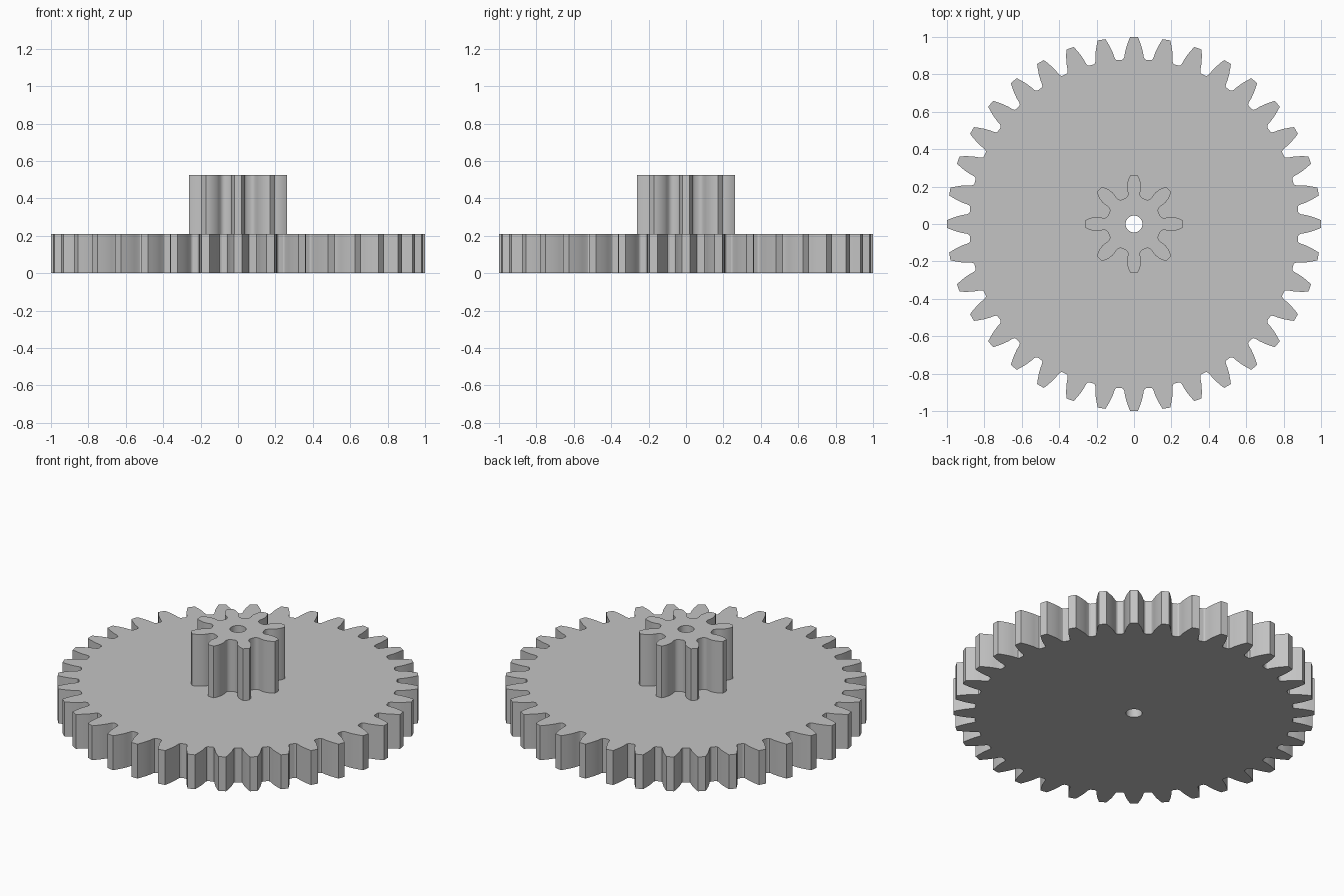
import bpy, bmesh
from math import sin, cos, tau, asin

cube = bpy.data.objects.get("Cube")
if cube:
    bpy.data.objects.remove(cube)

grey = bpy.data.materials.new("grey plastic")
grey.use_nodes = True
colour = (0.55, 0.55, 0.55, 1)
grey.diffuse_color = colour
grey.node_tree.nodes["Principled BSDF"].inputs["Base Color"].default_value = colour

BORE = 0.045


def tooth_ring(teeth, flank):
    """Outline of a spur gear; flank lists (radius, half width) from root to tip."""
    half = [(r, asin(w / r)) for r, w in flank]
    tooth = [(r, -a) for r, a in half] + [(flank[-1][0], 0)] + [(r, a) for r, a in reversed(half)]
    root = flank[0][0]
    points = []
    for i in range(teeth):
        centre = tau * i / teeth
        for r, a in tooth + [(root, tau / teeth / 2)]:
            points.append((r * cos(centre + a), r * sin(centre + a)))
    return points


def build_gear(name, teeth, flank, bottom, top):
    bm = bmesh.new()
    bore = [(BORE * cos(tau * i / 32), BORE * sin(tau * i / 32)) for i in range(32)]
    edges = []
    for ring in (tooth_ring(teeth, flank), bore):
        verts = [bm.verts.new((x, y, bottom)) for x, y in ring]
        edges += [bm.edges.new((v, verts[i - 1])) for i, v in enumerate(verts)]
    # Fill the toothed outline around the bore, then give it thickness
    bmesh.ops.triangle_fill(bm, edges=edges, use_beauty=True)
    solid = bmesh.ops.extrude_face_region(bm, geom=bm.faces[:], use_keep_orig=True)
    raised = [g for g in solid["geom"] if isinstance(g, bmesh.types.BMVert)]
    bmesh.ops.translate(bm, verts=raised, vec=(0, 0, top - bottom))
    bmesh.ops.recalc_face_normals(bm, faces=bm.faces[:])
    mesh = bpy.data.meshes.new(name)
    bm.to_mesh(mesh)
    bm.free()
    mesh.materials.append(grey)
    obj = bpy.data.objects.new(name, mesh)
    bpy.context.collection.objects.link(obj)
    bpy.ops.object.select_all(action="DESELECT")
    obj.select_set(True)
    bpy.context.view_layer.objects.active = obj
    bpy.ops.object.shade_smooth_by_angle(angle=0.5)


# Wide gear wheel
wheel_flank = [(0.88, 0.064), (0.885, 0.056), (0.895, 0.052), (0.92, 0.048),
               (0.947, 0.041), (0.975, 0.031), (1.0, 0.021)]
build_gear("gear_wheel", 36, wheel_flank, 0, 0.21)

# Small pinion with undercut teeth
pinion_flank = [(0.145, 0.046), (0.149, 0.038), (0.156, 0.033), (0.168, 0.032),
                (0.185, 0.036), (0.205, 0.038), (0.228, 0.034), (0.248, 0.027), (0.262, 0.018)]
build_gear("pinion", 8, pinion_flank, 0.21, 0.526)
